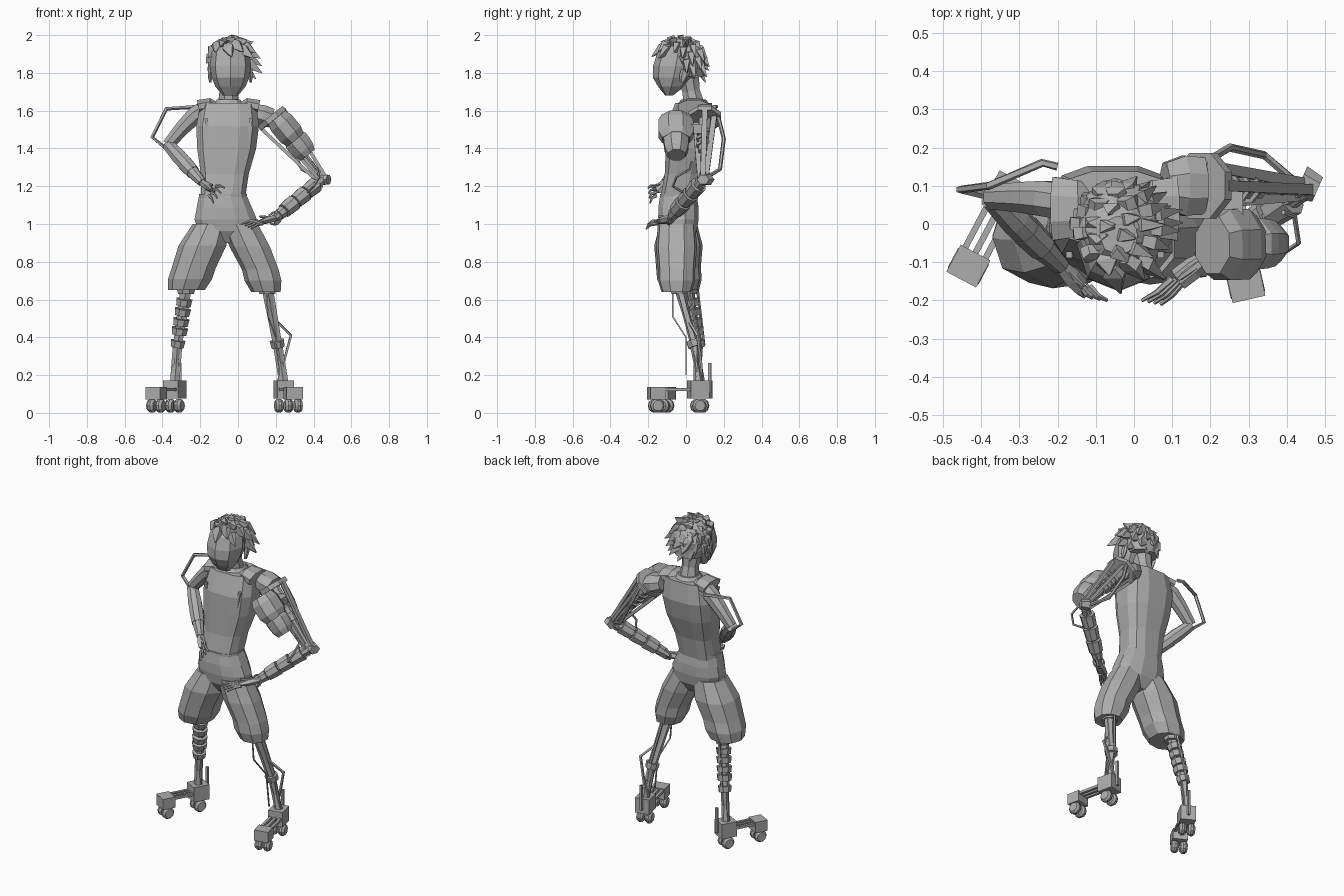
import bpy, bmesh, math, random
from mathutils import Vector as V

cube = bpy.data.objects.get("Cube")
if cube:
    bpy.data.objects.remove(cube)
random.seed(4)

tone = (0.42, 0.42, 0.42, 1)
grey = bpy.data.materials.new("plain grey")
grey.use_nodes = True
grey.diffuse_color = tone
grey.node_tree.nodes["Principled BSDF"].inputs["Base Color"].default_value = tone

UP, BACK, LEFT = V((0, 0, 1)), V((0, 1, 0)), V((1, 0, 0))


def resample(items, count):
    """Spread a list of vectors evenly over a new count."""
    result = []
    for i in range(count):
        place = i * (len(items) - 1) / (count - 1)
        low = min(int(place), len(items) - 2)
        result.append(items[low].lerp(items[low + 1], place - low))
    return result


def as_size(size):
    return V(size) if isinstance(size, tuple) else V((size, size))


def loft(name, path, sizes, sides=8, power=1.0, level=False, turn=0.5):
    """Skin rings along a path; a size is a radius or a (width, depth) pair."""
    sizes = [as_size(s) for s in (sizes if isinstance(sizes, list) else [sizes, sizes])]
    count = max(len(path), len(sizes))
    path = resample([V(p) for p in path], count)
    sizes = resample(sizes, count)
    bm, rings = bmesh.new(), []
    for i, (centre, size) in enumerate(zip(path, sizes)):
        following, previous = path[min(i + 1, count - 1)], path[max(i - 1, 0)]
        tangent = UP if level else (following - previous).normalized()
        reference = BACK if abs(tangent.y) < 0.85 else UP
        across = reference.cross(tangent).normalized()
        outward = tangent.cross(across)
        ring = []
        for k in range(sides):
            angle = math.tau * (k + turn) / sides
            c, s = (math.copysign(abs(v) ** power, v) for v in (math.cos(angle), math.sin(angle)))
            ring.append(bm.verts.new(centre + across * size.x * c + outward * size.y * s))
        rings.append(ring)
    for lower, upper in zip(rings, rings[1:]):
        for k in range(sides):
            j = (k + 1) % sides
            bm.faces.new((lower[k], lower[j], upper[j], upper[k]))
    bm.faces.new(rings[0][::-1])
    bm.faces.new(rings[-1])
    bmesh.ops.recalc_face_normals(bm, faces=bm.faces[:])
    mesh = bpy.data.meshes.new(name)
    bm.to_mesh(mesh)
    bm.free()
    mesh.materials.append(grey)
    bpy.context.collection.objects.link(bpy.data.objects.new(name, mesh))


def box(name, start, end, half_width, half_depth):
    """Square bar between two points."""
    loft(name, [start, end], (half_width * math.sqrt(2), half_depth * math.sqrt(2)), sides=4)


def cuffs(name, start, end, places, half_length, radius):
    """Octagonal collars at fractions of the way along a limb."""
    reach = (end - start).normalized() * half_length
    for place in places:
        centre = start.lerp(end, place)
        loft(name, [centre - reach, centre + reach], [radius, radius * 0.9])


def hand(name, wrist, knuckle, first_tip, last_tip):
    """Flat palm, four tapering fingers in a fan, and a thumb."""
    loft(name + "_palm", [wrist, knuckle], [0.02, (0.02, 0.03), (0.01, 0.03)], sides=6)
    middle = first_tip.lerp(last_tip, 0.5)
    for tip in resample([first_tip, last_tip], 4):
        root = knuckle + (tip - middle) * 0.6
        bend = root.lerp(tip, 0.5) + (UP - BACK) * 0.007
        loft(name + "_finger", [root, bend, tip], [0.01, 0.005], sides=5)
    loft(name + "_thumb", [wrist, knuckle + UP * 0.03], [0.014, 0.006], sides=5)


# Torso, shoulders, vest edges, neck and waistband
waist, neck_base = V((-0.08, -0.04, 1.13)), V((-0.05, 0.04, 1.64))
loft("torso", [waist, (-0.06, 0.01, 1.4), neck_base],
     [(0.12, 0.1), (0.13, 0.1), (0.16, 0.12), (0.17, 0.13), (0.15, 0.1)], sides=12, power=0.7, level=True)
loft("waistband", [waist, waist + UP * 0.03], (0.13, 0.1), sides=12, power=0.8, level=True)
for side in (LEFT, -LEFT):
    inner = neck_base + side * 0.06 - UP * 0.03
    outer = neck_base + side * 0.16 - UP * 0.02
    loft("shoulder_yoke", [inner, inner.lerp(outer, 0.4) + UP * 0.02, outer], [(0.03, 0.07), (0.04, 0.09)])
    chest = neck_base + side * 0.12 - BACK * 0.12
    loft("vest_edge", [chest - UP * 0.08, chest - UP * 0.3 - side * 0.04], [0.012, 0.004], sides=4)
neck_top = neck_base + (UP - BACK * 0.2) * 0.13
loft("neck", [neck_base, neck_top], [0.06, 0.05, 0.06])
loft("collar", [neck_base, neck_base + UP * 0.02], [0.08, 0.065], sides=10, level=True)

# Head and ears
crown = V((-0.04, -0.03, 1.98))
loft("head", [(-0.04, -0.09, 1.68), (-0.04, -0.06, 1.8), crown],
     [(0.04, 0.02), (0.08, 0.07), (0.1, 0.11), (0.11, 0.12), (0.1, 0.11), 0.05], power=0.9, level=True, turn=0)
for side in (LEFT, -LEFT):
    ear = V((-0.04, -0.02, 1.78)) + side * 0.107
    loft("ear", [ear - UP * 0.03, ear + UP * 0.04 + BACK * 0.02], [(0.008, 0.01), (0.012, 0.026), (0.012, 0.024)],
         sides=6, level=True)

# Hair: a cap covered by broad swept tufts
loft("hair_cap", [crown + BACK * 0.07 - UP * 0.2, crown],
     [(0.09, 0.06), (0.11, 0.08), (0.11, 0.11), (0.1, 0.1), 0.05], sides=9, level=True)
tufts = 70
for i in range(tufts):
    height = 1 - 2 * (i + 0.5) / tufts
    spread, angle = math.sqrt(1 - height * height), i * 2.4
    n = V((spread * math.cos(angle), spread * math.sin(angle), height))
    if n.z > 0.42 or (n.y > 0.05 and n.z > -0.6):
        root = crown - UP * 0.11 + n * 0.1 + BACK * n.y * 0.015
        sweep = V((n.x * 0.5 + 0.3, n.y * 0.4 - 0.15, -0.7 if n.z < 0.7 else 0))
        tip = root + n * 0.025 + sweep * random.uniform(0.05, 0.08)
        tip.z = min(tip.z, 2)
        loft("hair_tuft", [root - sweep * 0.03, root + n * 0.008, tip], [0.02, (0.04, 0.024), 0.002], sides=4)

# Shorts
loft("shorts_hips", [(-0.05, -0.04, 0.9), waist + UP * 0.02],
     [0.06, (0.16, 0.1), (0.17, 0.11), (0.15, 0.11), (0.13, 0.1)], sides=12, power=0.85, level=True)
loft("right_shorts_leg", [(-0.27, -0.03, 0.65), (-0.23, -0.04, 0.77), (-0.14, -0.04, 1)],
     [0.1, 0.12, 0.12, 0.13, 0.1], sides=9, power=0.9, level=True)
loft("left_shorts_leg", [(0.15, -0.05, 0.64), (0.12, -0.05, 0.76), (0.01, -0.05, 1)],
     [0.08, 0.1, 0.1, 0.11, 0.1], sides=9, power=0.9, level=True)


def lower_leg(name, knee, shin, ankle, toe):
    """Mechanical shin and a foot on two pairs of wheels."""
    loft(name + "_knee_cup", [knee + UP * 0.02, knee - UP * 0.03], [0.06, 0.045])
    loft(name + "_shin_core", [knee, shin], [0.028, 0.02, 0.022], sides=6)
    loft(name + "_calf_rod", [knee + BACK * 0.045, shin + BACK * 0.03], 0.008, sides=5)
    loft(name + "_ankle_core", [shin, ankle], [0.025, 0.014, 0.026], sides=6)
    cuffs(name + "_shin_cuff", knee, shin, [0.98], 0.018, 0.041)
    for shift in (LEFT * 0.02, LEFT * -0.02):
        box(name + "_shin_bar", knee + shift, shin + shift * 0.7, 0.01, 0.013)
        box(name + "_ankle_rod", shin + shift, ankle + shift, 0.005, 0.005)
    heel = V((ankle.x, ankle.y, toe.z))
    forward = (toe - heel).normalized()
    lateral = forward.cross(UP)
    box(name + "_heel_block", heel - forward * 0.05 + UP * 0.02, heel + forward * 0.05 + UP * 0.02, 0.045, 0.047)
    box(name + "_toe_block", toe - forward * 0.04, toe + forward * 0.04, 0.044, 0.034)
    post = heel - forward * 0.06
    loft(name + "_heel_post", [post, post + UP * 0.16], 0.01, sides=4)
    for shift in (-0.03, 0, 0.03):
        bar = lateral * shift + UP * 0.02
        box(name + "_sole_bar", heel + bar, toe + bar, 0.008, 0.008)
    for axle in (heel, toe):
        for shift in (-0.026, 0.026):
            hub = V((axle.x, axle.y, 0.038)) + lateral * shift
            loft(name + "_wheel", [hub - lateral * 0.02, hub + lateral * 0.02], [0.028, 0.038, 0.038, 0.028], sides=10)


right_knee, right_shin = V((-0.275, 0.015, 0.66)), V((-0.32, 0.065, 0.36))
lower_leg("right", right_knee, right_shin, V((-0.335, 0.075, 0.16)), V((-0.433, -0.11, 0.104)))
cuffs("right_shin_plate", right_knee, right_shin, (0.25, 0.42, 0.6, 0.76), 0.018, 0.046)
lower_leg("left", V((0.155, -0.035, 0.66)), V((0.21, 0.045, 0.36)), V((0.242, 0.065, 0.16)), V((0.292, -0.158, 0.104)))
loft("left_shin_strut", [(0.18, 0, 0.51), (0.28, 0.06, 0.41), (0.24, 0.08, 0.26), (0.21, 0.08, 0.16)], 0.009, sides=4)
loft("left_front_rod", [(0.15, -0.07, 0.64), (0.16, -0.07, 0.51), (0.2, 0, 0.4), (0.22, 0, 0.2)], 0.005, sides=4)

# Right arm, hand and its shoulder tube
elbow, wrist = V((-0.37, 0.07, 1.42)), V((-0.19, -0.11, 1.22))
loft("right_upper_arm", [(-0.19, 0.06, 1.6), (-0.25, 0.07, 1.56), elbow], [0.05, 0.05, 0.043, 0.034])
loft("right_forearm", [elbow, wrist], [0.034, 0.042, 0.038, 0.024])
cuffs("right_wrist_cuff", elbow, wrist, [0.6], 0.04, 0.043)
hand("right_hand", wrist, V((-0.135, -0.16, 1.175)), V((-0.07, -0.2, 1.19)), V((-0.13, -0.19, 1.11)))
loft("right_arm_tube", [(-0.2, 0.15, 1.62), (-0.24, 0.16, 1.62), (-0.38, 0.1, 1.61), (-0.455, 0.09, 1.46),
                        elbow - UP * 0.03], 0.011, sides=5)

# Left mechanical upper arm: shoulder, disc, rails and piston
top, elbow = V((0.18, 0.1, 1.56)), V((0.445, 0.09, 1.235))
axis = (elbow - top).normalized()
loft("left_shoulder_joint", [top + UP * 0.03 - LEFT * 0.1, top], [(0.05, 0.065), (0.06, 0.085), (0.055, 0.08)])
loft("left_shoulder_disc", [top - axis * 0.014, top + axis * 0.014], 0.093)
rail_side = axis.cross(BACK).normalized()
for shift in (rail_side * 0.08, rail_side * 0.03 + BACK * 0.05):
    for sign in (-1, 1):
        box("left_arm_rail", top + shift * sign, elbow + shift * sign * 0.3, 0.009, 0.014)
loft("left_arm_piston", [top, top.lerp(elbow, 0.55)], [0.034, 0.03])
loft("left_arm_piston_rod", [top, elbow], 0.017)
cuffs("left_piston_ring", top, elbow, (0.25, 0.35, 0.45), 0.008, 0.044)
loft("left_elbow", [elbow + BACK * 0.02 - LEFT * 0.01, elbow + LEFT * 0.035], [(0.034, 0.045), (0.028, 0.035)], sides=6)
loft("left_back_tube", [(0.15, 0.12, 1.6), (0.2, 0.17, 1.57), (0.25, 0.2, 1.45), (0.34, 0.18, 1.29), elbow],
     0.011, sides=6)
loft("left_elbow_tube", [(0.39, 0.03, 1.33), (0.42, 0.02, 1.29), (0.43, -0.05, 1.25), (0.4, -0.07, 1.2),
                         (0.37, -0.02, 1.17)], 0.007, sides=5)

# Left armour drum and sleeve
drum_top, drum_end = V((0.205, -0.055, 1.565)), V((0.37, -0.05, 1.365))
loft("left_armour_drum", [drum_top, drum_top.lerp(drum_end, 0.6)],
     [(0.062, 0.08), (0.075, 0.1), (0.075, 0.1), (0.075, 0.1), (0.06, 0.08)])
loft("left_armour_sleeve", [drum_top.lerp(drum_end, 0.5), drum_end], [0.055, 0.072, 0.07, 0.065, 0.05])
bracket = drum_top.lerp(drum_end, 0.3)
box("left_drum_bracket", bracket, bracket + BACK * 0.15, 0.03, 0.025)

# Left forearm segments, wrist ring and hand
wrist = V((0.195, -0.085, 1.03))
loft("left_forearm_core", [elbow, wrist], [0.028, 0.022])
cuffs("left_forearm_segment", elbow, wrist, (0.24, 0.47, 0.7), 0.037, 0.046)
cuffs("left_wrist_cuff", elbow, wrist, [0.87], 0.018, 0.034)
for shift in (UP * 0.036, UP * -0.036):
    box("left_forearm_rail", elbow + shift, wrist + shift * 0.7, 0.007, 0.008)
bpy.ops.mesh.primitive_torus_add(major_segments=12, minor_segments=5, major_radius=0.034, minor_radius=0.006,
                                 location=wrist, rotation=(math.radians(75), 0, math.radians(-15)))
ring = bpy.context.object
ring.name = "left_wrist_ring"
ring.data.materials.append(grey)
hand("left_hand", wrist, V((0.115, -0.145, 1.01)), V((0.02, -0.2, 1)), V((0.07, -0.21, 0.975)))
